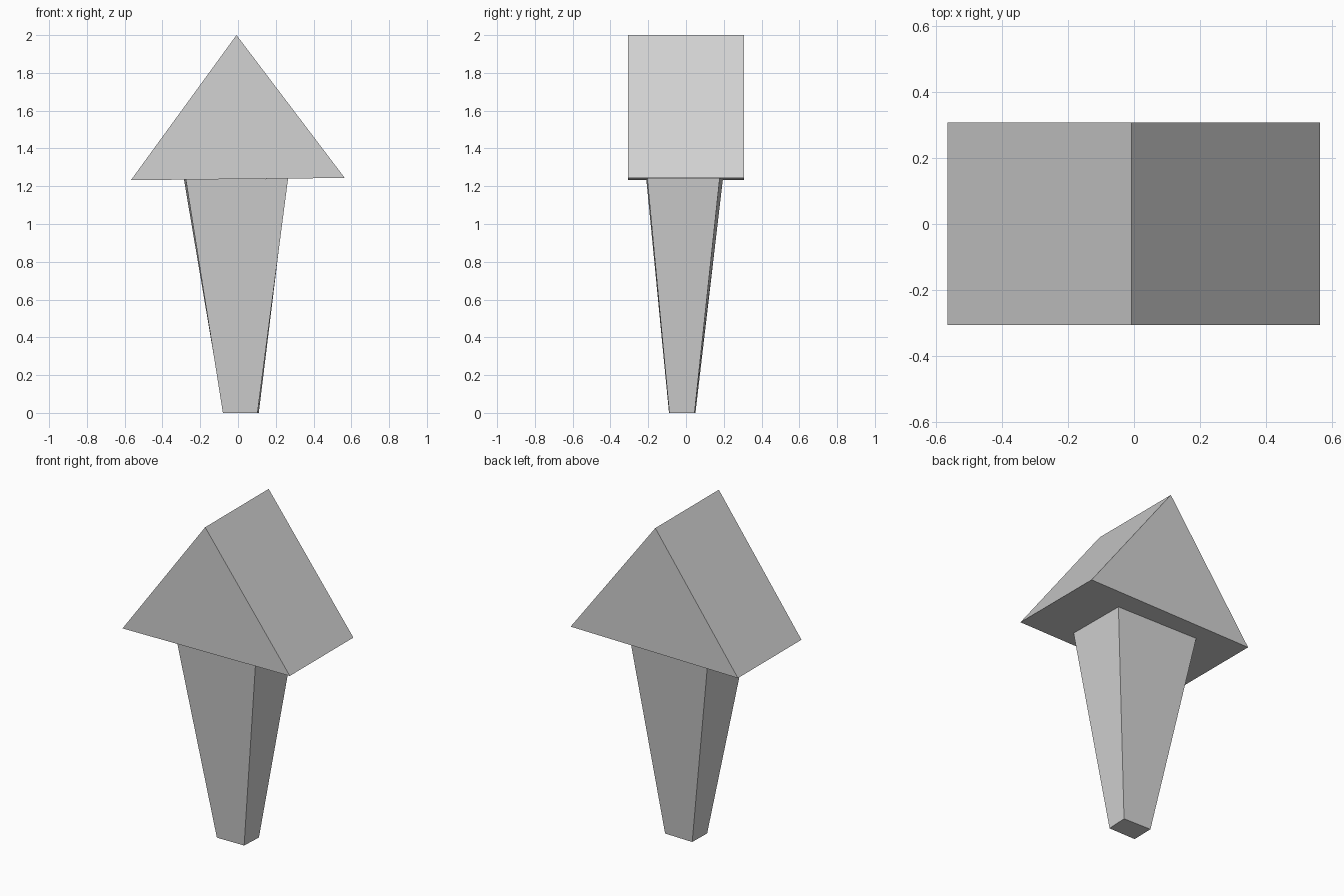
import bpy
import bmesh

cube = bpy.data.objects.get("Cube")
if cube:
    bpy.data.objects.remove(cube, do_unlink=True)

# Single flat grey
grey = bpy.data.materials.new("light_grey")
grey.use_nodes = True
colour = (0.645, 0.645, 0.645, 1)
grey.diffuse_color = colour
grey.node_tree.nodes["Principled BSDF"].inputs["Base Color"].default_value = colour


def loft(name, ring_a, ring_b):
    """Closed solid between two rings with the same number of points."""
    bm = bmesh.new()
    a = [bm.verts.new(p) for p in ring_a]
    b = [bm.verts.new(p) for p in ring_b]
    bm.faces.new(a)
    bm.faces.new(b)
    for i in range(len(a)):
        j = (i + 1) % len(a)
        bm.faces.new((a[i], a[j], b[j], b[i]))
    bmesh.ops.recalc_face_normals(bm, faces=bm.faces)
    mesh = bpy.data.meshes.new(name)
    bm.to_mesh(mesh)
    bm.free()
    mesh.materials.append(grey)
    obj = bpy.data.objects.new(name, mesh)
    bpy.context.collection.objects.link(obj)
    return obj


# Triangular head: one gable profile extruded front to back
gable = [(-0.567, 1.232), (0.565, 1.244), (-0.008, 2.0)]
loft("arrow_head",
     [(x, -0.306, z) for x, z in gable],
     [(x, 0.308, z) for x, z in gable])

# Tapered shaft, slightly turned, with its top against the head
foot = [(-0.08, -0.09), (0.103, -0.088), (0.11, 0.045), (-0.077, 0.05)]
top = [(-0.276, -0.21), (0.265, -0.205), (0.262, 0.178), (-0.286, 0.195)]
loft("tapered_shaft",
     [(x, y, 0) for x, y in foot],
     [(x, y, 1.238 + 0.0106 * x) for x, y in top])
